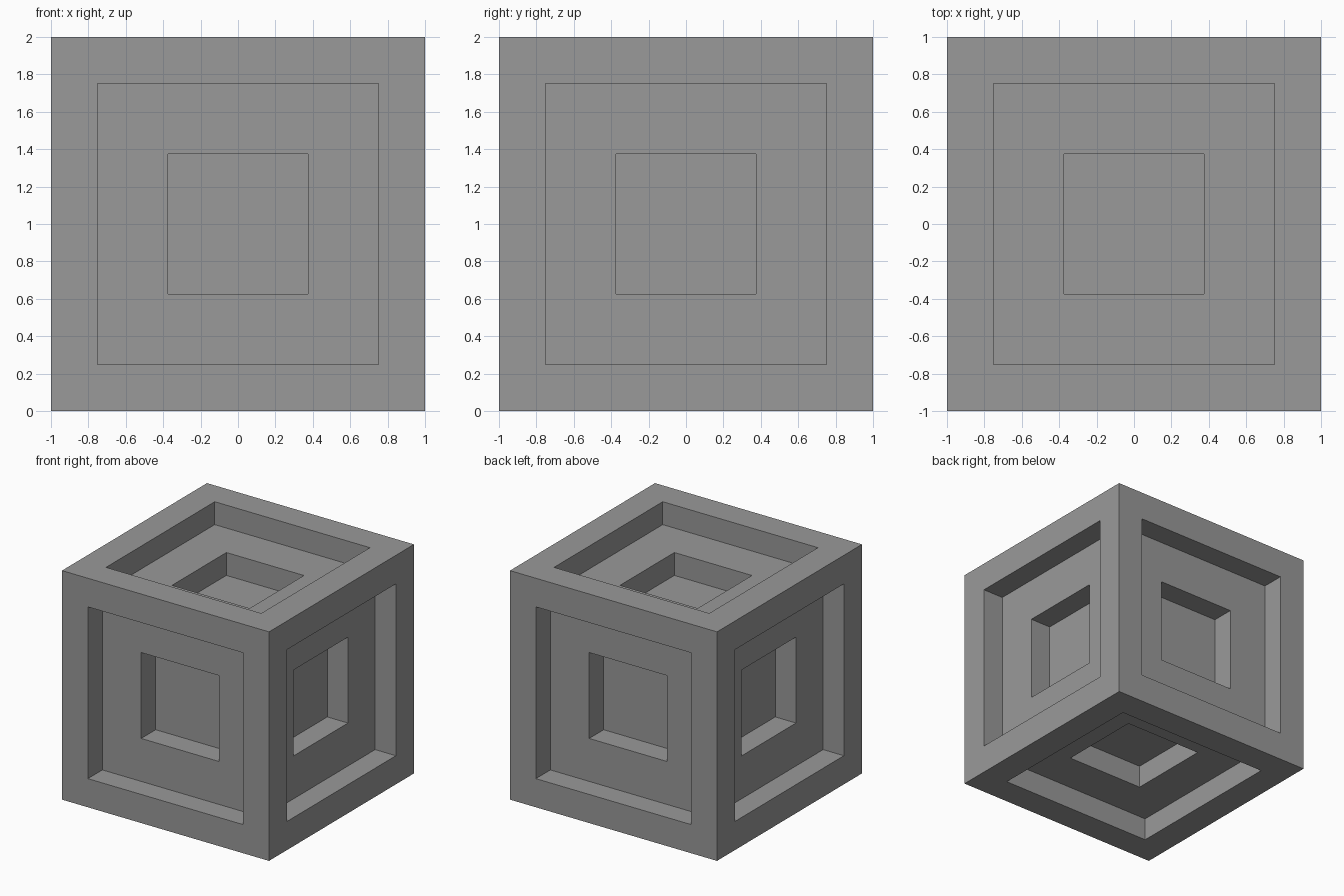
import bpy
import bmesh

if "Cube" in bpy.data.objects:
    bpy.data.objects.remove(bpy.data.objects["Cube"])

grey = bpy.data.materials.new("grey")
grey.diffuse_color = (0.32, 0.32, 0.32, 1.0)
grey.use_nodes = True
grey.node_tree.nodes["Principled BSDF"].inputs["Base Color"].default_value = grey.diffuse_color

# solid cube standing on the ground
bm = bmesh.new()
bmesh.ops.create_cube(bm, size=2.0)
bmesh.ops.translate(bm, verts=bm.verts, vec=(0, 0, 1))
bm.normal_update()


def sink(face, border, depth):
    """Leave a flat border, then push the middle straight in."""
    normal = face.normal.copy()
    bmesh.ops.inset_individual(bm, faces=[face], thickness=border, use_even_offset=True)
    bmesh.ops.inset_individual(bm, faces=[face], thickness=0.0)
    bmesh.ops.translate(bm, verts=face.verts, vec=-normal * depth)
    face.normal_update()


# two stepped square recesses on every side
for side in list(bm.faces):
    sink(side, 0.25, 0.2)
    sink(side, 0.375, 0.2)

mesh = bpy.data.meshes.new("recessed_cube")
bm.to_mesh(mesh)
bm.free()
mesh.materials.append(grey)
cube = bpy.data.objects.new("recessed_cube", mesh)
bpy.context.collection.objects.link(cube)
